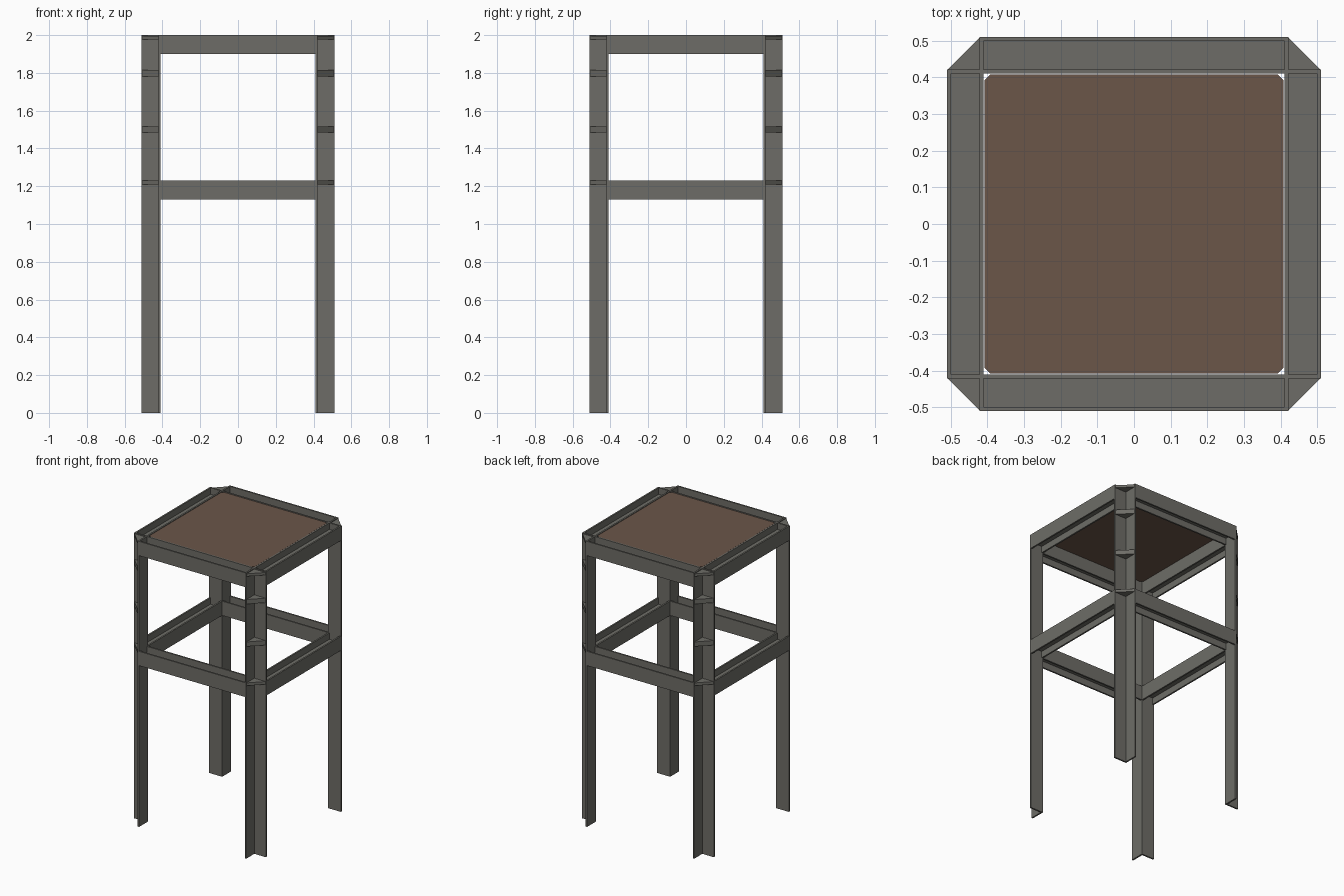
import bpy, bmesh, math
from mathutils import Matrix

if "Cube" in bpy.data.objects:
    bpy.data.objects.remove(bpy.data.objects["Cube"])


def material(name, rgb):
    m = bpy.data.materials.new(name)
    m.diffuse_color = (*rgb, 1)
    m.use_nodes = True
    m.node_tree.nodes["Principled BSDF"].inputs["Base Color"].default_value = m.diffuse_color
    return m


STEEL = material("grey steel", (0.155, 0.152, 0.135))
BROWN = material("brown board", (0.147, 0.092, 0.066))
IN, OUT, T = 0.41, 0.51, 0.011   # inner line, outer line, steel thickness


def prism(name, pts, depth, matrix, mat):
    """Extrude a 2D outline along local z and place it with a matrix."""
    bm = bmesh.new()
    face = bm.faces.new([bm.verts.new((x, y, 0)) for x, y in pts])
    ext = bmesh.ops.extrude_face_region(bm, geom=[face])
    bmesh.ops.translate(bm, vec=(0, 0, depth),
                        verts=[g for g in ext["geom"] if isinstance(g, bmesh.types.BMVert)])
    bm.transform(matrix)
    bmesh.ops.recalc_face_normals(bm, faces=bm.faces)
    mesh = bpy.data.meshes.new(name)
    bm.to_mesh(mesh)
    bm.free()
    mesh.materials.append(mat)
    ob = bpy.data.objects.new(name, mesh)
    bpy.context.collection.objects.link(ob)
    return ob


# Section outlines: outward-opening angle for legs, H for rails, triangle for gussets
angle = [(IN, IN), (OUT, IN), (OUT, IN + T), (IN + T, IN + T), (IN + T, OUT), (IN, OUT)]
h, w = 0.05, 0.005
rail = [(IN, -h), (IN + T, -h), (IN + T, -w), (OUT - T, -w), (OUT - T, -h), (OUT, -h),
        (OUT, h), (OUT - T, h), (OUT - T, w), (IN + T, w), (IN + T, h), (IN, h)]
gusset = [(IN + T, IN + T), (OUT - 0.002, IN + T), (IN + T, OUT - 0.002)]
# Maps rail section (x, y) to world (x, z) and its length to y
along_y = Matrix(((1, 0, 0, 0), (0, 0, 1, -IN), (0, 1, 0, 0), (0, 0, 0, 1)))

for i in range(4):
    turn = Matrix.Rotation(i * math.pi / 2, 4, "Z")
    prism(f"leg_{i}", angle, 2.0, turn, STEEL)
    # Upper and middle rails
    for label, z in (("middle_rail", 1.18), ("top_rail", 1.95)):
        prism(f"{label}_{i}", rail, 2 * IN, turn @ Matrix.Translation((0, 0, z)) @ along_y, STEEL)
    # Corner stiffeners and climbing steps
    for z, t in ((1.21, 0.02), (1.485, 0.032), (1.782, 0.032), (1.976, 0.018)):
        prism(f"corner_gusset_{i}", gusset, t, turn @ Matrix.Translation((0, 0, z)), STEEL)

# Board with clipped corners set flush inside the top rails
r, c = IN - 0.003, 0.015
board = [(r, -r + c), (r, r - c), (r - c, r), (-r + c, r),
         (-r, r - c), (-r, -r + c), (-r + c, -r), (r - c, -r)]
prism("top_board", board, 0.01, Matrix.Translation((0, 0, 1.988)), BROWN)
